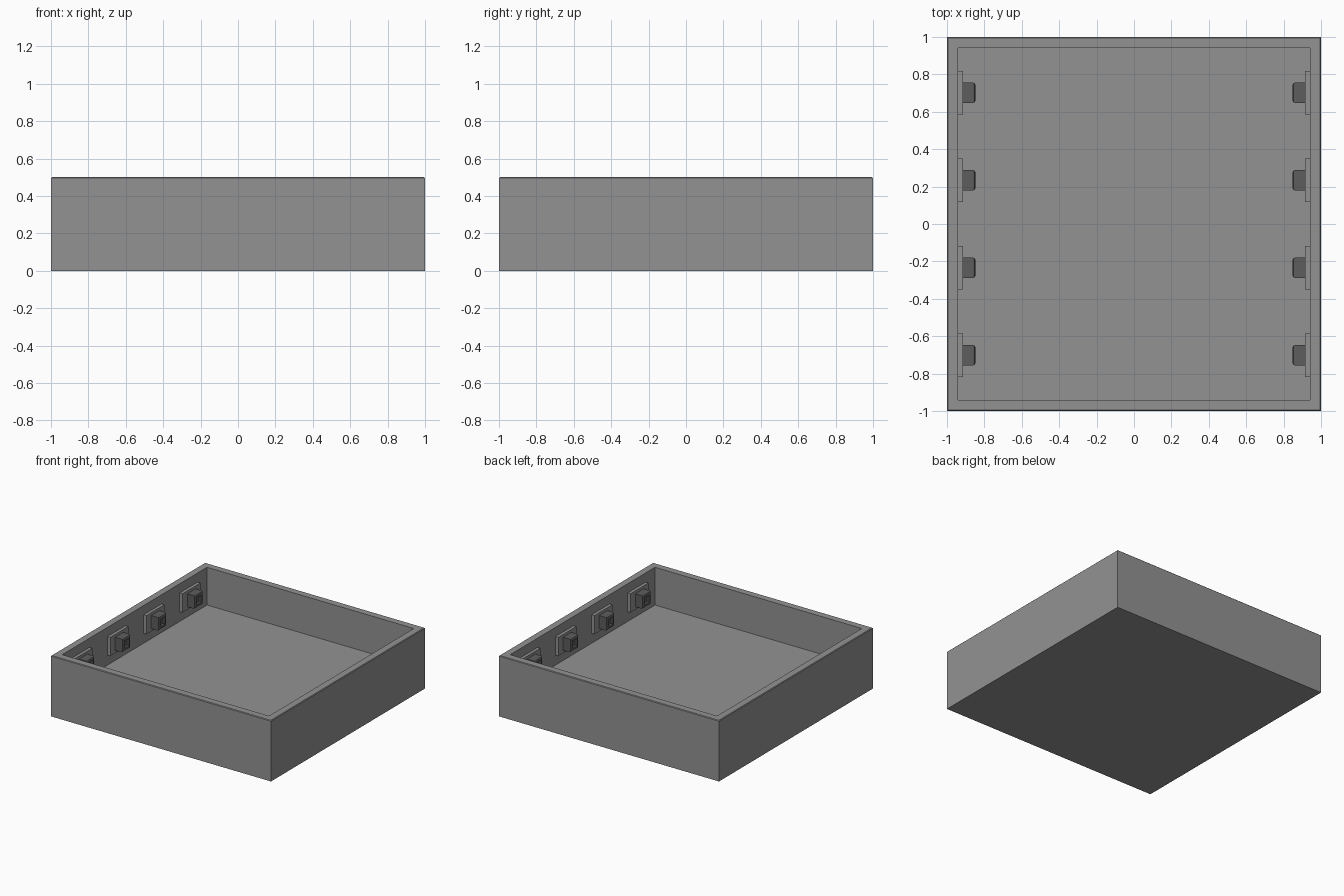
import bpy, bmesh
from mathutils import Matrix, Vector

if "Cube" in bpy.data.objects:
    bpy.data.objects.remove(bpy.data.objects["Cube"])


def material(name, grey):
    m = bpy.data.materials.new(name)
    m.diffuse_color = (grey, grey, grey, 1)
    m.use_nodes = True
    m.node_tree.nodes["Principled BSDF"].inputs["Base Color"].default_value = m.diffuse_color
    return m


SHELL = material("dark_grey", 0.29)
STUD = material("darker_grey", 0.11)


def finish(bm, name, mat):
    bmesh.ops.recalc_face_normals(bm, faces=bm.faces)
    me = bpy.data.meshes.new(name)
    bm.to_mesh(me)
    bm.free()
    me.materials.append(mat)
    ob = bpy.data.objects.new(name, me)
    bpy.context.collection.objects.link(ob)
    return ob


def box(lo, hi):
    bm = bmesh.new()
    lo, hi = Vector(lo), Vector(hi)
    bmesh.ops.create_cube(bm, size=1, matrix=Matrix.Translation((lo + hi) / 2)
                          @ Matrix.Diagonal((*(hi - lo), 1)))
    bm.normal_update()
    return bm


def face_towards(bm, axis):
    return max(bm.faces, key=lambda f: f.calc_center_median().dot(Vector(axis)))


def sink(bm, face, border, depth, axis):
    # inset a face and push it inwards to form a recess
    bmesh.ops.inset_individual(bm, faces=[face], thickness=border, use_even_offset=True)
    new = bmesh.ops.extrude_discrete_faces(bm, faces=[face])["faces"][0]
    bmesh.ops.translate(bm, verts=new.verts, vec=-Vector(axis) * depth)


# Tray: solid base, thin walls, slightly softened outer rim
bm = box((-1, -1, 0), (1, 1, 0.5))
sink(bm, face_towards(bm, (0, 0, 1)), 0.06, 0.31, (0, 0, 1))
rim = [e for e in bm.edges if all(v.co.z > 0.499 and abs(v.co.x) > 0.99
                                  and abs(v.co.y) > 0.99 for v in e.verts)]
bmesh.ops.bevel(bm, geom=rim, offset=0.005, segments=1, affect='EDGES')
finish(bm, "tray", SHELL)

# Four fittings on each side wall: back plate and projecting stud
ZC = 0.347
for side, sx in (("left", -1), ("right", 1)):
    inward = (-sx, 0, 0)
    for i in range(4):
        y = -0.702 + i * 0.468
        xs = sorted((sx * 0.942, sx * 0.915))
        finish(box((xs[0], y - 0.117, ZC - 0.077), (xs[1], y + 0.117, ZC + 0.077)),
               f"{side}_plate_{i + 1}", SHELL)

        # Stud with rounded end edges and a square socket
        xs = sorted((sx * 0.92, sx * 0.848))
        bm = box((xs[0], y - 0.054, ZC - 0.054), (xs[1], y + 0.054, ZC + 0.054))
        tip = face_towards(bm, inward)
        bmesh.ops.bevel(bm, geom=list(tip.edges), offset=0.012, segments=2,
                        profile=0.5, affect='EDGES')
        bm.normal_update()
        sink(bm, face_towards(bm, inward), 0.012, 0.02, inward)
        finish(bm, f"{side}_stud_{i + 1}", STUD)
